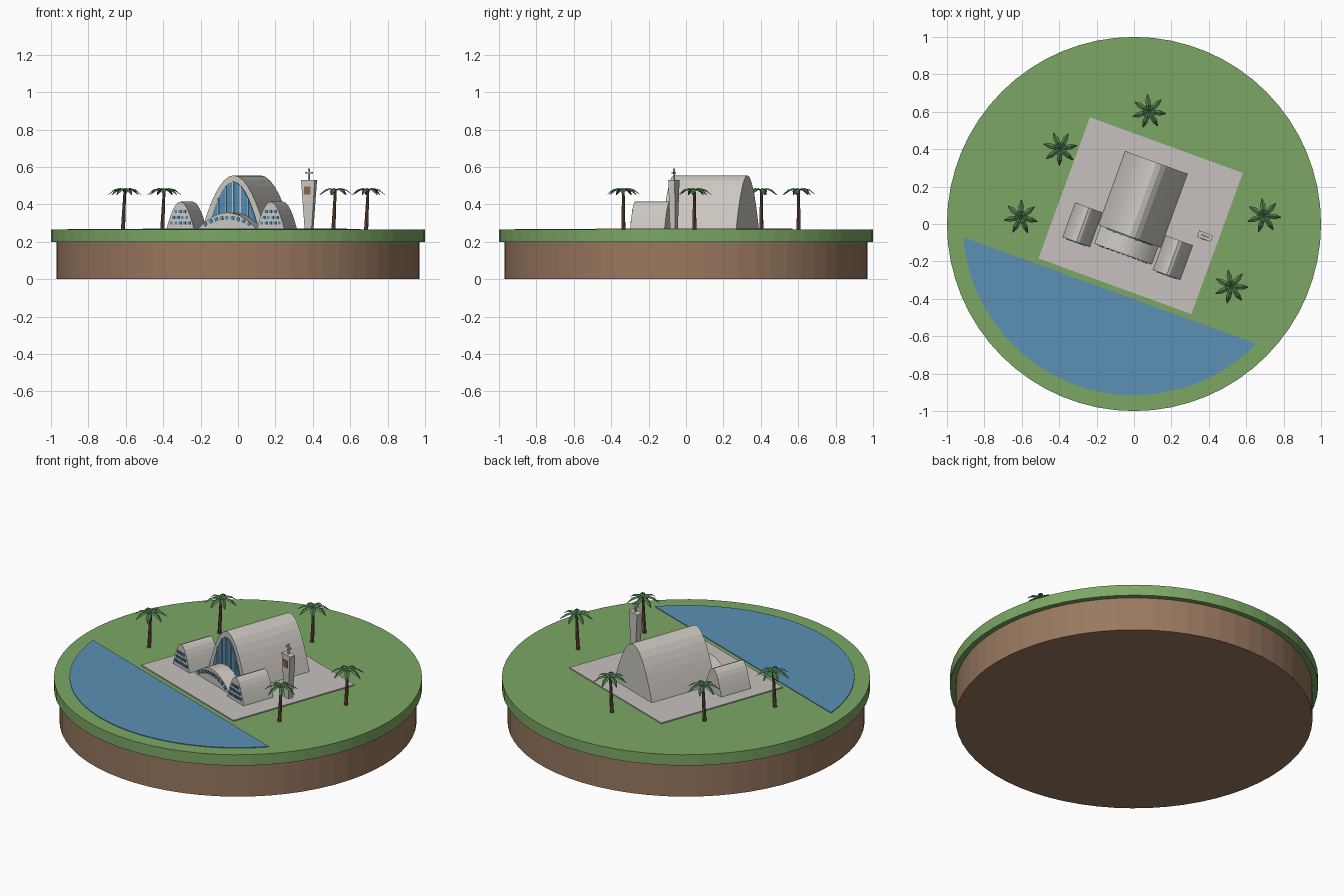
import bpy, bmesh, math
from mathutils import Matrix, Vector

cube = bpy.data.objects.get("Cube")
if cube:
    bpy.data.objects.remove(cube, do_unlink=True)


def material(name, r, g, b):
    m = bpy.data.materials.new(name)
    m.use_nodes = True
    m.diffuse_color = (r, g, b, 1)
    m.node_tree.nodes["Principled BSDF"].inputs["Base Color"].default_value = (r, g, b, 1)
    return m


GRASS = material("grass green", 0.20, 0.39, 0.13)
EARTH = material("earth brown", 0.32, 0.19, 0.115)
WATER = material("water blue", 0.105, 0.28, 0.46)
PAVING = material("paving grey", 0.57, 0.535, 0.51)
WALL = material("wall off white", 0.60, 0.575, 0.53)
GLASS = material("glass blue", 0.08, 0.26, 0.48)
BARK = material("bark brown", 0.155, 0.085, 0.05)
LEAF = material("palm green", 0.075, 0.20, 0.075)
SIGN = material("sign brown", 0.27, 0.13, 0.06)

TURN = Matrix.Rotation(math.radians(-20), 4, "Z")   # the whole site is turned
GROUND = 0.265
FLOOR = 0.271


def finish(name, bm, mat, matrix=Matrix()):
    bmesh.ops.recalc_face_normals(bm, faces=bm.faces)
    bm.transform(matrix)
    mesh = bpy.data.meshes.new(name)
    bm.to_mesh(mesh)
    bm.free()
    mesh.materials.append(mat)
    obj = bpy.data.objects.new(name, mesh)
    bpy.context.collection.objects.link(obj)
    return obj


def cylinder(name, mat, radius, z0, z1, sides=64):
    bm = bmesh.new()
    bmesh.ops.create_cone(bm, cap_ends=True, segments=sides, radius1=radius, radius2=radius,
                          depth=z1 - z0, matrix=Matrix.Translation((0, 0, (z0 + z1) / 2)))
    return finish(name, bm, mat)


def prism(name, mat, outline, direction, matrix=TURN):
    """Extrude a closed outline along a direction."""
    bm = bmesh.new()
    face = bm.faces.new([bm.verts.new(p) for p in outline])
    out = bmesh.ops.extrude_face_region(bm, geom=[face])
    bmesh.ops.translate(bm, vec=direction, verts=[v for v in out["geom"] if isinstance(v, bmesh.types.BMVert)])
    return finish(name, bm, mat, matrix)


def box(name, mat, centre, size, tilt=0.0, flare=None):
    """Box in site space; flare scales the top in x and y."""
    bm = bmesh.new()
    bmesh.ops.create_cube(bm, size=1)
    for v in bm.verts:
        if flare and v.co.z > 0:
            v.co.x *= flare[0]
            v.co.y *= flare[1]
        v.co = Vector(a * b for a, b in zip(v.co, size))
    place = TURN @ Matrix.Translation(centre) @ Matrix.Rotation(tilt, 4, "Y")
    return finish(name, bm, mat, place)


def arch_height(x, half, height):
    return height * (1 - (x / half) ** 2)


def vault(name, mat, x, half, height, y0, y1, segments=20):
    """Parabolic vault running from y0 to y1."""
    outline = []
    for i in range(segments + 1):
        dx = half * math.sin(math.pi * (i / segments - 0.5))
        outline.append((x + dx, y0, FLOOR + arch_height(dx, half, height)))
    return prism(name, mat, outline, (0, y1 - y0, 0))


# Island
cylinder("earth_base", EARTH, 0.97, 0, 0.2)
cylinder("grass_top", GRASS, 1.0, 0.2, GROUND)

# Lagoon: circle segment cut by a straight shore
shore, radius = -0.378, 0.915
start = math.asin(shore / radius)
span = -math.pi - 2 * start
lagoon = []
for i in range(41):
    a = start + span * i / 40
    lagoon.append((radius * math.cos(a), radius * math.sin(a), GROUND - 0.002))
prism("lagoon", WATER, lagoon, (0, 0, 0.006))

# Paved square
box("plaza", PAVING, (0.018, 0.054, GROUND + 0.002), (0.87, 0.803, 0.009))

# Main hall with tall glazed front
vault("main_hall", WALL, 0, 0.177, 0.284, -0.07, 0.35)
vault("hall_window", GLASS, 0, 0.142, 0.25, -0.076, -0.069)
for i in range(-2, 3):
    x = i * 0.042
    h = arch_height(x, 0.142, 0.25)
    box("window_mullion", WALL, (x, -0.077, FLOOR + h / 2), (0.007, 0.008, h))

# Low porch with a row of windows following its arch
vault("porch", WALL, 0, 0.163, 0.085, -0.17, -0.07)
for i in range(-4, 5):
    x = i * 0.031
    slope = math.atan(2 * 0.085 * x / 0.163 ** 2)
    z = FLOOR + arch_height(x, 0.163, 0.085) * 0.68
    box("porch_window", GLASS, (x, -0.171, z), (0.018, 0.008, 0.019), slope)

# Side chapels with rows of small windows
for side, label in ((-1, "right"), (1, "left")):
    cx = side * 0.257
    vault(label + "_chapel", WALL, cx, 0.077, 0.143, -0.196, 0, 16)
    for row, count in enumerate((5, 4, 3)):
        for i in range(count):
            x = cx + (i - (count - 1) / 2) * 0.025
            z = FLOOR + 0.03 + row * 0.03
            box(label + "_chapel_window", GLASS, (x, -0.197, z), (0.014, 0.008, 0.016))

# Flared bell tower with a cross
tx, ty = 0.379, 0.069
box("tower", WALL, (tx, ty, 0.4), (0.04, 0.03, 0.26), flare=(1.95, 1.2))
box("tower_panel", SIGN, (tx - 0.002, ty - 0.017, 0.475), (0.036, 0.008, 0.042))
box("cross_post", WALL, (tx, ty, 0.558), (0.009, 0.009, 0.066))
box("cross_bar", WALL, (tx, ty, 0.569), (0.044, 0.009, 0.009))


# Palms
def frond(bm, angle):
    spin = Matrix.Rotation(angle, 3, "Z")
    rows = []
    for r, z, w in ((0, 0, 0.004), (0.03, 0.013, 0.013), (0.06, 0.005, 0.014), (0.092, -0.023, 0.002)):
        rows.append([bm.verts.new(spin @ Vector((r, s * w, z - abs(s) * w * 0.45))) for s in (-1, 0, 1)])
    for a, b in zip(rows, rows[1:]):
        for k in range(2):
            bm.faces.new((a[k], b[k], b[k + 1], a[k + 1]))


def palm(x, y, first):
    top = 0.474
    bm = bmesh.new()
    bmesh.ops.create_cone(bm, cap_ends=True, segments=8, radius1=0.011, radius2=0.007, depth=top - GROUND)
    for v in bm.verts:
        if v.co.z < 0:
            v.co.x -= 0.01
    finish("palm_trunk", bm, BARK, Matrix.Translation((x, y, (top + GROUND) / 2)))
    bm = bmesh.new()
    for i in range(7):
        frond(bm, math.radians(first) + i * math.tau / 7)
    finish("palm_crown", bm, LEAF, Matrix.Translation((x, y, top)))


for spot in ((-0.605, 0.037, 88), (-0.395, 0.403, 113), (0.08, 0.602, 95),
             (0.695, 0.045, 97), (0.52, -0.335, 101)):
    palm(*spot)
